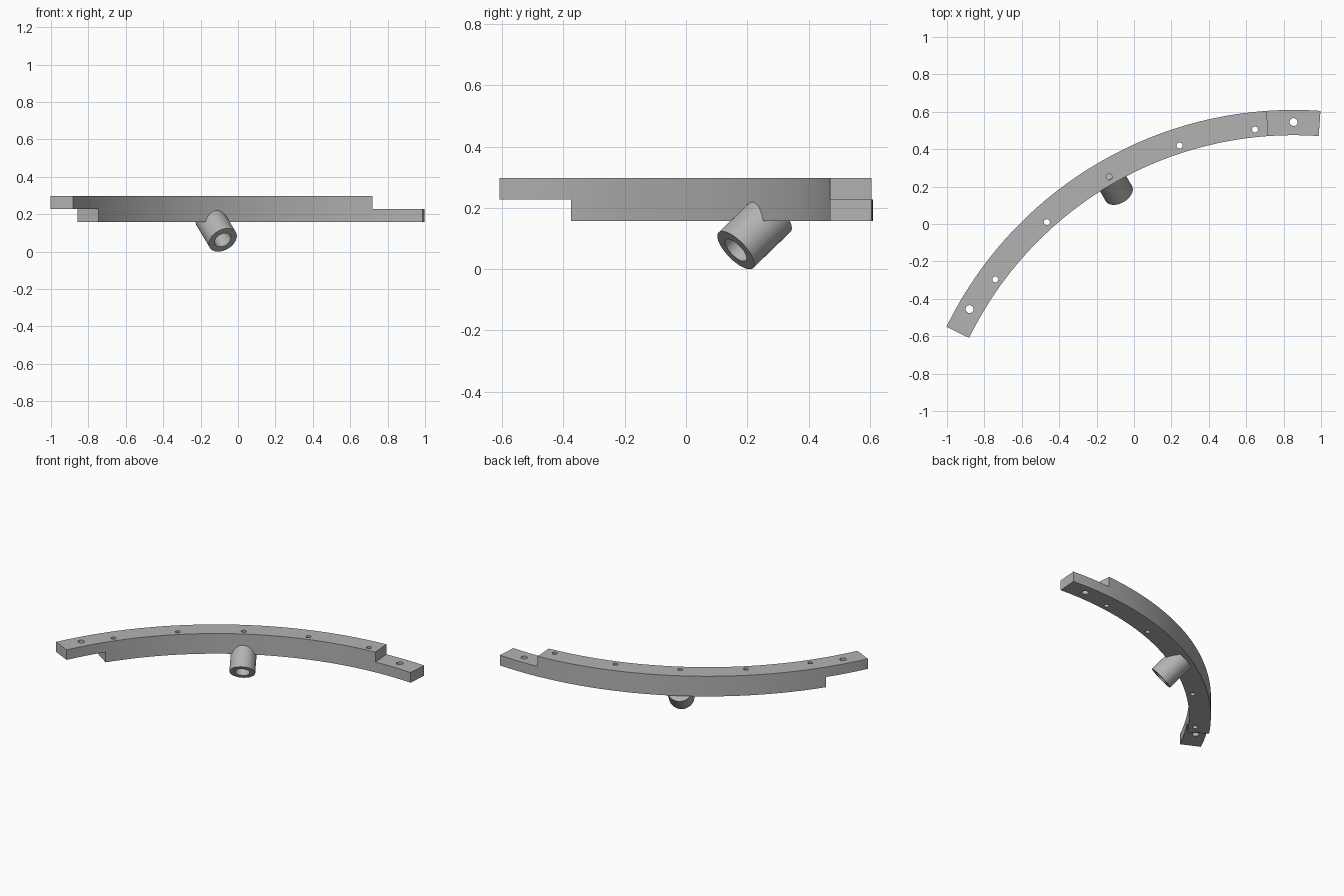
import bpy, bmesh
from math import radians, sin, cos, pi
from mathutils import Vector, Matrix

cube = bpy.data.objects.get("Cube")
if cube:
    bpy.data.objects.remove(cube, do_unlink=True)

CENTRE = Vector((0.853, -1.455, 0))      # centre of the ring the bar belongs to
R_IN, R_OUT, R_MID = 1.93, 2.065, 2.0
Z_LOW, Z_MID, Z_TOP = 0.158, 0.228, 0.297

grey = bpy.data.materials.new("plain grey")
grey.use_nodes = True
grey.diffuse_color = (0.45, 0.45, 0.45, 1)
grey.node_tree.nodes["Principled BSDF"].inputs["Base Color"].default_value = (0.45, 0.45, 0.45, 1)


def polar(r, degrees, z):
    a = radians(degrees)
    return CENTRE + Vector((r * cos(a), r * sin(a), z))


def finish(name, bm):
    bmesh.ops.recalc_face_normals(bm, faces=bm.faces)
    mesh = bpy.data.meshes.new(name)
    bm.to_mesh(mesh)
    bm.free()
    mesh.materials.append(grey)
    obj = bpy.data.objects.new(name, mesh)
    bpy.context.collection.objects.link(obj)
    return obj


def arc_prism(name, a0, a1, r0, r1, z0, z1):
    """Rectangular section swept along an arc."""
    bm = bmesh.new()
    steps = round((a1 - a0) / 2)
    rings = []
    for i in range(steps + 1):
        a = a0 + (a1 - a0) * i / steps
        section = ((r0, z0), (r1, z0), (r1, z1), (r0, z1))
        rings.append([bm.verts.new(polar(r, a, z)) for r, z in section])
    for p, q in zip(rings, rings[1:]):
        for k in range(4):
            n = (k + 1) % 4
            bm.faces.new((p[k], p[n], q[n], q[k]))
    bm.faces.new(rings[0])
    bm.faces.new(rings[-1])
    return finish(name, bm)


def cylinder(name, start, end, radius, segments=32):
    bm = bmesh.new()
    axis = end - start
    turn = axis.to_track_quat('Z', 'Y').to_matrix().to_4x4()
    bmesh.ops.create_cone(bm, cap_ends=True, segments=segments, radius1=radius,
                          radius2=radius, depth=axis.length,
                          matrix=Matrix.Translation((start + end) / 2) @ turn)
    return finish(name, bm)


def cut(obj, cutters):
    for c in cutters:
        c.hide_render = True
        mod = obj.modifiers.new("cut", 'BOOLEAN')
        mod.operation, mod.solver, mod.object = 'DIFFERENCE', 'EXACT', c
    bpy.context.view_layer.update()
    graph = bpy.context.evaluated_depsgraph_get()
    mesh = bpy.data.meshes.new_from_object(obj.evaluated_get(graph))
    obj.modifiers.clear()
    obj.data = mesh


def smooth(obj):
    bpy.ops.object.select_all(action='DESELECT')
    obj.select_set(True)
    bpy.context.view_layer.objects.active = obj
    bpy.ops.object.shade_smooth_by_angle(angle=radians(30))


# Curved bar, with half-height lap joints at both ends
bar = arc_prism("curved_bar", 86, 154, R_IN, R_OUT, Z_LOW, Z_TOP)
cutters = [
    arc_prism("right_lap_cutter", 84, 94, R_IN - 0.1, R_OUT + 0.1, Z_MID, Z_TOP + 0.1),
    arc_prism("left_lap_cutter", 146, 156, R_IN - 0.1, R_OUT + 0.1, Z_LOW - 0.1, Z_MID),
]

# Bolt holes through the laps, and smaller holes along the bar
holes = [(R_MID, a, 0.021) for a in (90, 150)]
holes += [(1.971, a, 0.016) for a in range(96, 145, 12)]
for r, a, size in holes:
    cutters.append(cylinder("hole_cutter", polar(r, a, Z_LOW - 0.1),
                            polar(r, a, Z_TOP + 0.1), size, 24))

# Sloping socket at the middle of the bar, with a blind bore
mouth, root = polar(1.868, 120, 0.062), polar(2.009, 120, 0.180)
socket = cylinder("sloping_socket", mouth, root, 0.081, 48)
bore = cylinder("bore_cutter", mouth.lerp(root, -0.2), mouth.lerp(root, 0.85), 0.047, 48)
cut(socket, [bore])
cut(bar, cutters + [bore])

for c in cutters + [bore]:
    bpy.data.objects.remove(c, do_unlink=True)
for part in (bar, socket):
    smooth(part)
